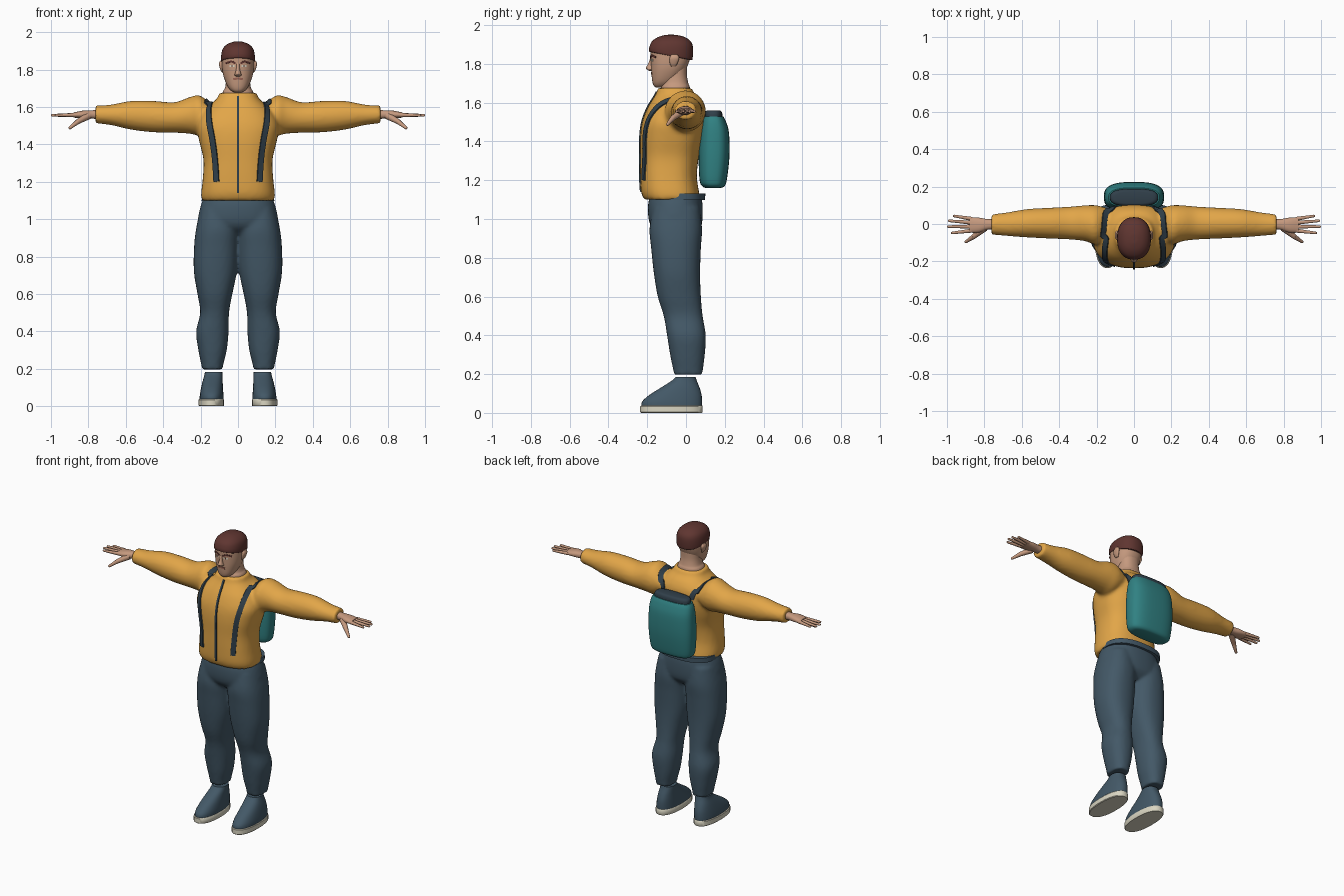
import bpy, bmesh, math
from mathutils import Vector
from mathutils.bvhtree import BVHTree


def mat(name, rgb):
    m = bpy.data.materials.new(name)
    m.diffuse_color = (*rgb, 1)
    return m


YELLOW = mat("jacket yellow", (0.76, 0.38, 0.065))
SLATE = mat("slate blue", (0.056, 0.098, 0.135))
DARK = mat("dark slate", (0.03, 0.05, 0.068))
TEAL = mat("teal", (0.03, 0.22, 0.225))
SKIN = mat("skin", (0.56, 0.32, 0.21))
HAIR = mat("brown hair", (0.115, 0.036, 0.03))
CREAM = mat("cream", (0.70, 0.67, 0.54))
LIP = mat("lip", (0.33, 0.13, 0.09))


def spline(rows, sub):
    """Smooth curve through rows of numbers."""
    out = []
    for i in range(len(rows) - 1):
        a, b, c, d = (rows[min(max(j, 0), len(rows) - 1)] for j in range(i - 1, i + 3))
        for k in range(sub):
            t = k / sub
            out.append([0.5 * (2 * q + (r - p) * t + (2 * p - 5 * q + 4 * r - s) * t * t
                               + (3 * q - p - 3 * r + s) * t ** 3) for p, q, r, s in zip(a, b, c, d)])
    return out + [list(rows[-1])]


def loft(bm, rows, axis="z", n=2.3, sub=4, seg=32, side=1):
    """Closed tube; rows are (position, a0, a1, b0, b1) with rounded-box sections."""
    rings = []
    for t, a0, a1, b0, b1 in spline(rows, sub):
        ring = []
        for k in range(seg):
            c, s = math.cos(2 * math.pi * k / seg), math.sin(2 * math.pi * k / seg)
            a = (a0 + a1) / 2 + (a1 - a0) / 2 * math.copysign(abs(c) ** (2 / n), c)
            b = (b0 + b1) / 2 + (b1 - b0) / 2 * math.copysign(abs(s) ** (2 / n), s)
            p = (a, b, t) if axis == "z" else (t, a, b)
            ring.append(bm.verts.new((p[0] * side, p[1], p[2])))
        rings.append(ring)
    for r0, r1 in zip(rings, rings[1:]):
        for k in range(seg):
            j = (k + 1) % seg
            bm.faces.new((r0[k], r0[j], r1[j], r1[k]))
    bm.faces.new(rings[0])
    bm.faces.new(rings[-1])


def sym(rows):
    """Rows (z, half width, y0, y1) to full rows."""
    return [(z, -w, w, y0, y1) for z, w, y0, y1 in rows]


def finish(bm, name, material, voxel=0, smooth=6):
    bmesh.ops.recalc_face_normals(bm, faces=bm.faces)
    me = bpy.data.meshes.new(name)
    bm.to_mesh(me)
    bm.free()
    me.materials.append(material)
    ob = bpy.data.objects.new(name, me)
    bpy.context.collection.objects.link(ob)
    if voxel:
        r = ob.modifiers.new("fuse", "REMESH")
        r.mode, r.voxel_size, r.use_smooth_shade = "VOXEL", voxel, True
        s = ob.modifiers.new("soften", "SMOOTH")
        s.factor, s.iterations = 0.5, smooth
    else:
        bpy.ops.object.select_all(action="DESELECT")
        ob.select_set(True)
        bpy.context.view_layer.objects.active = ob
        bpy.ops.object.shade_smooth_by_angle(angle=math.radians(40))
    return ob


def lofted(name, material, rows, **kw):
    bm = bmesh.new()
    loft(bm, rows, **kw)
    return finish(bm, name, material)


def surface(ob):
    bpy.context.view_layer.update()
    return BVHTree.FromObject(ob, bpy.context.evaluated_depsgraph_get())


def ribbon(name, material, tree, path, width, lift=0.006, sub=6):
    """Flat band that follows a surface along a rough path."""
    hits = [tree.find_nearest(Vector(p))[:2] for p in spline(path, sub)]
    bm, rings = bmesh.new(), []
    for i, (p, nor) in enumerate(hits):
        tan = hits[min(i + 1, len(hits) - 1)][0] - hits[max(i - 1, 0)][0]
        w = tan.cross(nor).normalized() * width / 2
        rings.append([bm.verts.new(q) for q in (p - w - nor * lift, p + w - nor * lift,
                                                p + w + nor * lift, p - w + nor * lift)])
    for a, b in zip(rings, rings[1:]):
        for k in range(4):
            bm.faces.new((a[k], a[(k + 1) % 4], b[(k + 1) % 4], b[k]))
    bm.faces.new(rings[0])
    bm.faces.new(rings[-1])
    finish(bm, name, material)


def tube(bm, a, b, r0, r1):
    """Tapered finger with round tip."""
    a, b = Vector(a), Vector(b)
    m = (b - a).to_track_quat("Z", "Y").to_matrix().to_4x4()
    m.translation = (a + b) / 2
    bmesh.ops.create_cone(bm, segments=10, radius1=r0, radius2=r1, depth=(b - a).length,
                          cap_ends=True, matrix=m)
    m.translation = b
    bmesh.ops.create_uvsphere(bm, u_segments=10, v_segments=6, radius=r1, matrix=m)


# Jacket: torso with collar, fused with both sleeves
bm = bmesh.new()
loft(bm, sym([(1.10, .196, -.215, .072), (1.14, .197, -.232, .067), (1.22, .188, -.236, .056),
              (1.32, .185, -.236, .066), (1.42, .208, -.236, .09), (1.50, .22, -.226, .10),
              (1.57, .19, -.2, .10), (1.62, .14, -.17, .075), (1.645, .112, -.155, .045),
              (1.675, .10, -.145, .03)]), n=2.5, seg=48)
for s in (1, -1):
    loft(bm, [(.13, -.07, .08, 1.5, 1.6), (.2, -.11, .10, 1.45, 1.66), (.26, -.092, .10, 1.457, 1.652),
              (.34, -.083, .093, 1.462, 1.625), (.45, -.078, .087, 1.464, 1.632),
              (.57, -.072, .08, 1.478, 1.632), (.68, -.064, .062, 1.503, 1.612),
              (.762, -.057, .052, 1.512, 1.607)], axis="x", n=2, side=s)
jacket = finish(bm, "jacket", YELLOW, 0.011, 5)

# Trousers: hips fused with both legs
bm = bmesh.new()
loft(bm, sym([(1.13, .175, -.18, .075), (1.08, .197, -.195, .085), (1.0, .214, -.193, .085),
              (.95, .2, -.17, .075), (.91, .12, -.11, .04)]), seg=48)
for s in (1, -1):
    loft(bm, [(1.06, .02, .2, -.17, .07), (.95, -.002, .224, -.188, .083), (.85, -.002, .235, -.18, .077),
              (.72, .006, .236, -.166, .073), (.6, .03, .217, -.146, .077), (.5, .048, .202, -.115, .086),
              (.4, .05, .224, -.098, .102), (.3, .06, .212, -.082, .097), (.22, .079, .196, -.066, .087),
              (.197, .079, .194, -.064, .086)], side=s)
finish(bm, "trousers", SLATE, 0.011, 4)
lofted("waistband", SLATE, sym([(1.098, .194, -.17, .098), (1.13, .192, -.17, .10)]), sub=1, n=2.5)

# Head, neck and face
lofted("neck", SKIN, sym([(1.6, .09, -.13, .02), (1.675, .083, -.13, .02), (1.70, .07, -.122, .012),
                          (1.74, .064, -.118, .005), (1.79, .064, -.11, .005)]))
head = lofted("head", SKIN, sym([(1.678, .02, -.155, -.11), (1.688, .038, -.167, -.08),
                                 (1.71, .056, -.174, -.05), (1.75, .073, -.178, -.015),
                                 (1.79, .083, -.18, .008), (1.84, .086, -.182, .024),
                                 (1.89, .082, -.18, .026), (1.925, .06, -.15, 0)]), seg=40)
bm = bmesh.new()
loft(bm, sym([(1.85, .084, -.182, .028), (1.855, .09, -.19, .034), (1.885, .089, -.189, .036),
              (1.915, .079, -.176, .025), (1.937, .055, -.146, -.004), (1.948, .025, -.11, -.045),
              (1.95, .008, -.09, -.065)]), seg=40)
for v in bm.verts:  # hairline drops toward the nape
    if v.co.z < 1.89:
        v.co.z -= (1.89 - v.co.z) * (v.co.y + .13) * 5
finish(bm, "hair", HAIR)
bm = bmesh.new()
loft(bm, sym([(1.762, .008, -.185, -.16), (1.77, .019, -.2, -.16), (1.779, .016, -.207, -.16),
              (1.80, .01, -.195, -.165), (1.835, .008, -.183, -.165)]), seg=16)
finish(bm, "nose", SKIN)
face = surface(head)
ribbon("mouth", LIP, face, [(-.026, -.18, 1.748), (0, -.19, 1.751), (.026, -.18, 1.748)], .011, .003)
for s in (1, -1):
    tag = "right" if s < 0 else "left"
    ribbon(tag + "_brow", HAIR, face, [(s * .014, -.19, 1.833), (s * .042, -.19, 1.842),
                                       (s * .068, -.16, 1.834)], .01, .004)
    ribbon(tag + "_eye", CREAM, face, [(s * .021, -.19, 1.818), (s * .05, -.18, 1.818)], .011, .002, 3)
    ribbon(tag + "_iris", HAIR, face, [(s * .031, -.19, 1.818), (s * .041, -.19, 1.818)], .011, .003, 2)
    lofted(tag + "_ear", SKIN, [(1.785, .076, .086, -.075, -.055), (1.80, .078, .095, -.083, -.045),
                                (1.83, .08, .102, -.085, -.035), (1.848, .08, .094, -.075, -.045)],
           seg=16, side=s)

# Hands
for s in (1, -1):
    bm = bmesh.new()
    loft(bm, [(.72, -.03, .026, 1.535, 1.585), (.78, -.03, .026, 1.537, 1.582),
              (.83, -.046, .034, 1.538, 1.58), (.88, -.046, .036, 1.543, 1.57)], axis="x", seg=20, side=s)
    for y0, x1, y1 in ((.027, .962, .043), (.007, .988, .017), (-.014, .993, -.014), (-.035, .972, -.048)):
        tube(bm, (s * .865, y0, 1.557), (s * x1, y1, 1.555), .0115, .007)
    tube(bm, (s * .80, -.022, 1.552), (s * .855, -.066, 1.522), .02, .014)
    tube(bm, (s * .855, -.066, 1.522), (s * .898, -.095, 1.488), .014, .008)
    finish(bm, "left_hand" if s > 0 else "right_hand", SKIN)

# Shoes
for s in (1, -1):
    tag = "left" if s > 0 else "right"
    lofted(tag + "_shoe", SLATE, [(.03, .078, .206, -.23, .082), (.06, .078, .204, -.225, .083),
                                  (.095, .08, .198, -.185, .08), (.13, .082, .19, -.13, .07),
                                  (.165, .083, .18, -.075, .056), (.184, .084, .177, -.055, .05)], side=s)
    lofted(tag + "_sole", CREAM, [(0, .077, .207, -.232, .083), (.004, .074, .211, -.236, .086),
                                  (.034, .074, .211, -.236, .086), (.038, .077, .207, -.232, .083)],
           sub=1, side=s)

# Backpack with dark lid
lofted("backpack", TEAL, sym([(1.16, .11, .10, .18), (1.168, .138, .085, .198), (1.2, .153, .07, .21),
                              (1.32, .161, .065, .224), (1.44, .157, .07, .222), (1.5, .148, .08, .207),
                              (1.528, .136, .09, .193)]), n=2.8, seg=40)
lofted("backpack_lid", DARK, sym([(1.515, .128, .095, .188), (1.54, .128, .095, .188),
                                  (1.555, .12, .10, .182), (1.56, .10, .11, .172)]), n=2.8, sub=2)

# Zip and shoulder straps laid on the jacket
cloth = surface(jacket)
ribbon("zip", DARK, cloth, [(0, -.235, 1.14), (0, -.24, 1.3), (0, -.24, 1.45), (0, -.21, 1.58),
                            (0, -.16, 1.66)], .013)
for s in (1, -1):
    ribbon("left_strap" if s > 0 else "right_strap", DARK, cloth,
           [(s * .118, -.225, 1.2), (s * .127, -.225, 1.3), (s * .14, -.22, 1.42), (s * .155, -.2, 1.51),
            (s * .16, -.14, 1.59), (s * .155, -.05, 1.64), (s * .145, .05, 1.63),
            (s * .125, .10, 1.58), (s * .11, .12, 1.53)], .032, .007)
